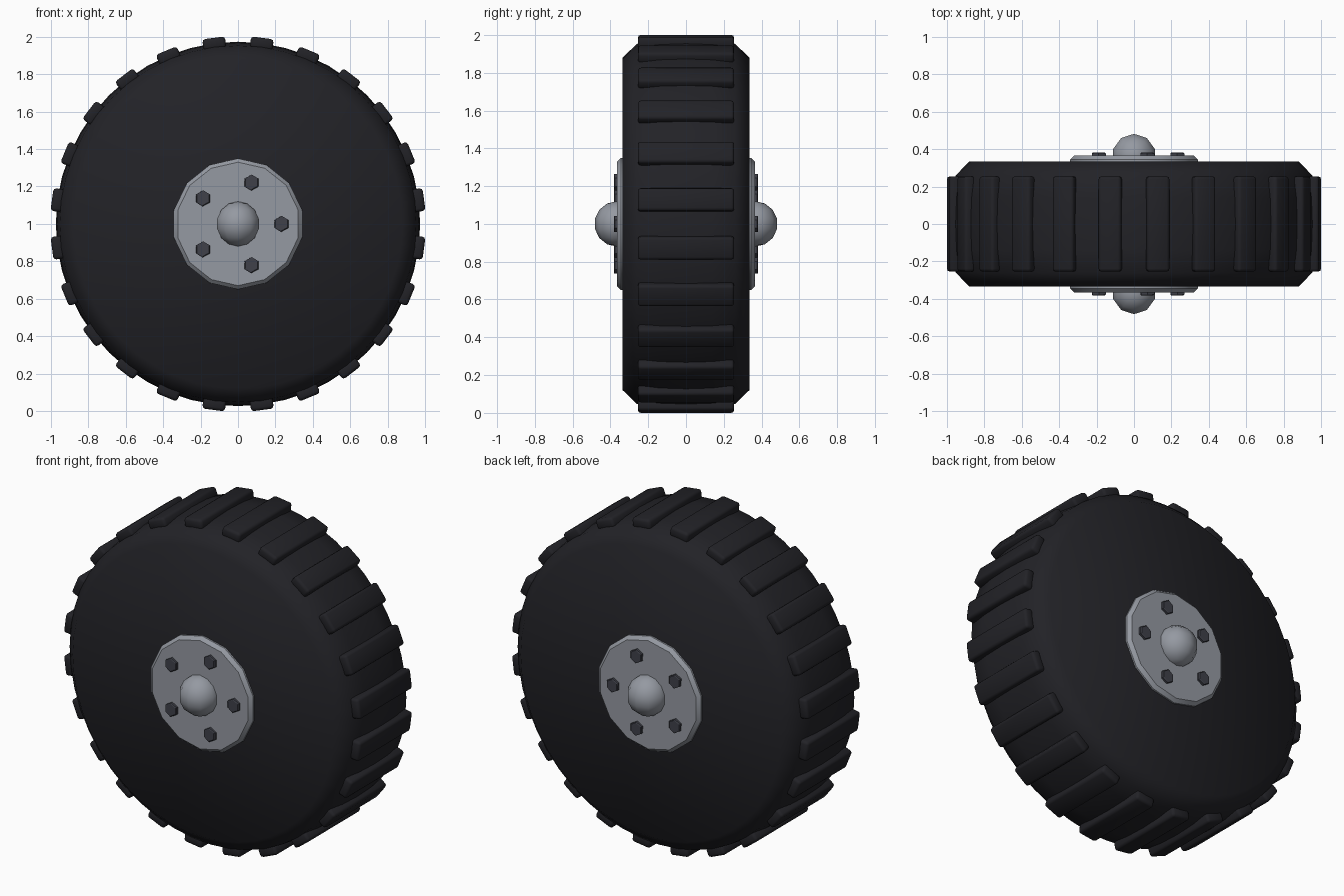
import bpy, bmesh
from math import pi, sin, cos, radians
from mathutils import Matrix, Vector

if "Cube" in bpy.data.objects:
    bpy.data.objects.remove(bpy.data.objects["Cube"])

CENTRE = Vector((0, 0, 1))


def material(name, rgb):
    m = bpy.data.materials.new(name)
    m.diffuse_color = (*rgb, 1)
    m.use_nodes = True
    m.node_tree.nodes["Principled BSDF"].inputs["Base Color"].default_value = m.diffuse_color
    return m


rubber = material("rubber", (0.016, 0.016, 0.02))
metal = material("metal", (0.30, 0.32, 0.36))
steel = material("dark_steel", (0.05, 0.053, 0.068))


def finish(name, bm, mat, smooth=None):
    bmesh.ops.recalc_face_normals(bm, faces=bm.faces)
    me = bpy.data.meshes.new(name)
    bm.to_mesh(me)
    bm.free()
    ob = bpy.data.objects.new(name, me)
    bpy.context.collection.objects.link(ob)
    me.materials.append(mat)
    if smooth:
        bpy.ops.object.select_all(action='DESELECT')
        ob.select_set(True)
        bpy.context.view_layer.objects.active = ob
        bpy.ops.object.shade_smooth_by_angle(angle=radians(smooth))
    return ob


def lathe(name, profile, n, mat, smooth=None):
    """Revolve (y, radius) points about the axle, capping both ends."""
    bm = bmesh.new()
    rings = [[bm.verts.new(CENTRE + Vector((r * sin(2 * pi * i / n), y, r * cos(2 * pi * i / n))))
              for i in range(n)] for y, r in profile]
    for a, b in zip(rings, rings[1:]):
        for i in range(n):
            j = (i + 1) % n
            bm.faces.new((a[i], a[j], b[j], b[i]))
    bm.faces.new(rings[0])
    bm.faces.new(rings[-1])
    return finish(name, bm, mat, smooth)


# Tyre body: slightly crowned tread with chamfered shoulders
half = [(0.335, 0.88), (0.26, 0.953), (0.14, 0.969)]
profile = [(-y, r) for y, r in half] + [(0, 0.974)] + half[::-1]
lathe("tyre", profile, 48, rubber, 50)

# Tread lugs
for k in range(24):
    bm = bmesh.new()
    bmesh.ops.create_cube(bm, size=1)
    bmesh.ops.scale(bm, vec=(0.122, 0.51, 0.062), verts=bm.verts)
    bmesh.ops.bevel(bm, geom=bm.edges[:], offset=0.016, segments=2,
                    profile=0.5, affect='EDGES')
    turn = Matrix.Rotation(radians(7.5 + 15 * k), 4, 'Y')
    bm.transform(Matrix.Translation(CENTRE) @ turn @ Matrix.Translation((0, 0, 0.972)))
    finish(f"tread_lug_{k + 1}", bm, rubber, 50)

for side, label in ((-1, "front"), (1, "back")):
    # Hub plate with a bevelled rim
    lathe(f"{label}_hub_plate", [(side * 0.30, 0.35), (side * 0.345, 0.35),
                                 (side * 0.365, 0.33)], 14, metal, 30)

    # Domed axle cap
    bm = bmesh.new()
    bmesh.ops.create_uvsphere(bm, u_segments=10, v_segments=7, radius=0.12)
    bm.transform(Matrix.Translation(CENTRE + Vector((0, side * 0.365, 0))))
    finish(f"{label}_axle_cap", bm, metal, 40)

    # Hexagonal wheel bolts
    for k in range(5):
        a = 2 * pi * k / 5
        bm = bmesh.new()
        bmesh.ops.create_cone(bm, cap_ends=True, segments=6, radius1=0.043,
                              radius2=0.043, depth=0.05)
        bm.transform(Matrix.Translation(CENTRE + Vector((0.232 * cos(a), side * 0.357, 0.232 * sin(a))))
                     @ Matrix.Rotation(pi / 2, 4, 'X'))
        bmesh.ops.bevel(bm, geom=[e for e in bm.edges if abs(e.verts[0].co.y - e.verts[1].co.y) < 1e-4],
                        offset=0.005, segments=1, affect='EDGES')
        finish(f"{label}_bolt_{k + 1}", bm, steel)
